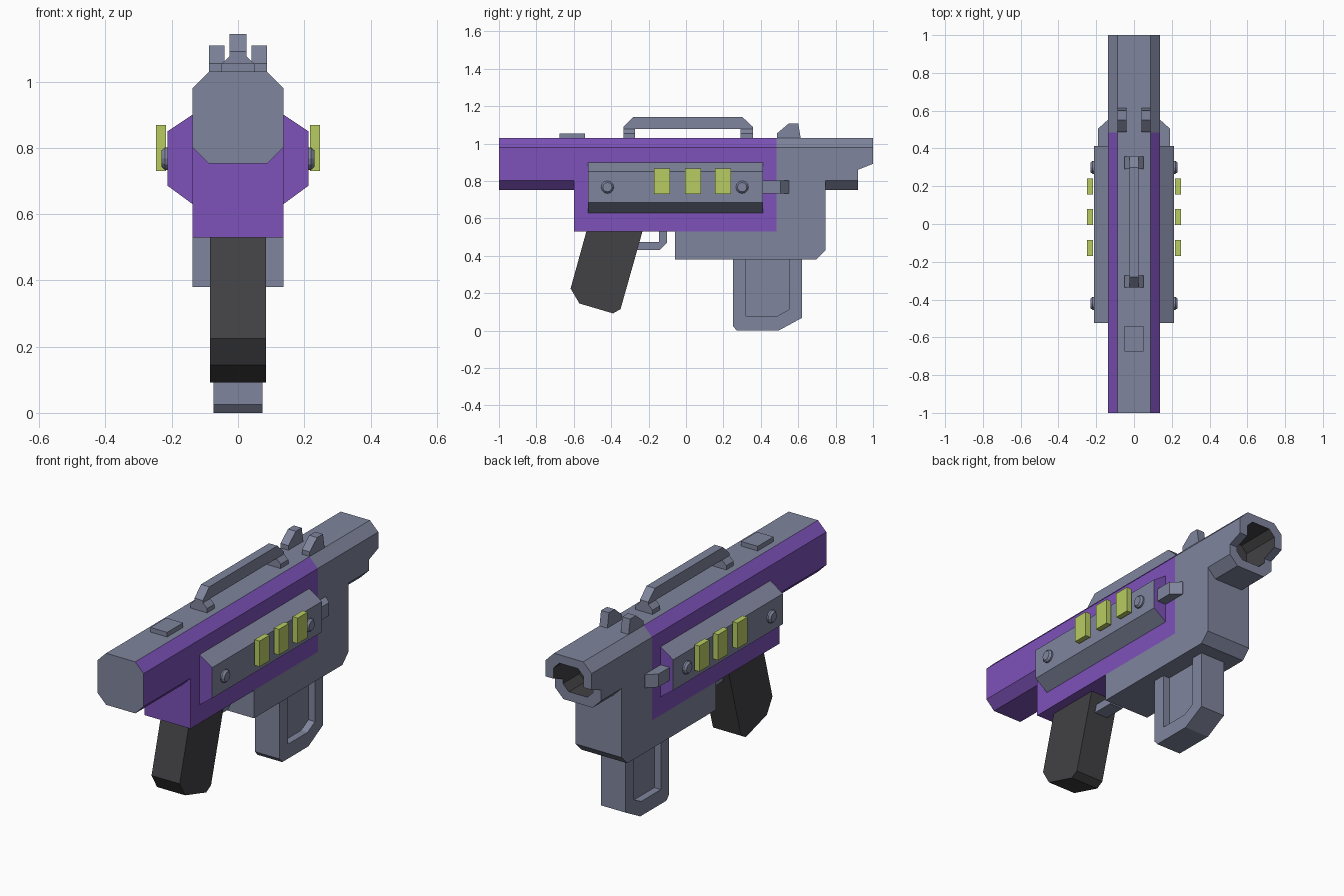
import bpy, bmesh, math
from mathutils import Vector

if "Cube" in bpy.data.objects:
    bpy.data.objects.remove(bpy.data.objects["Cube"])


def material(name, rgb):
    m = bpy.data.materials.new(name)
    m.diffuse_color = (*rgb, 1)
    m.use_nodes = True
    m.node_tree.nodes["Principled BSDF"].inputs["Base Color"].default_value = m.diffuse_color
    return m


GRAY = material("slate gray", (0.214, 0.235, 0.337))
PURPLE = material("purple", (0.205, 0.084, 0.485))
GREEN = material("lime green", (0.479, 0.604, 0.122))
DARK = material("charcoal", (0.054, 0.053, 0.058))


def finish(name, bm, mats, rule=None, mirror=False):
    """Turn a bmesh into an object; rule(normal) picks the material index."""
    bmesh.ops.recalc_face_normals(bm, faces=bm.faces)
    bm.normal_update()
    if rule:
        for f in bm.faces:
            f.material_index = rule(f.normal)
    me = bpy.data.meshes.new(name)
    bm.to_mesh(me)
    bm.free()
    for m in mats:
        me.materials.append(m)
    ob = bpy.data.objects.new(name, me)
    bpy.context.collection.objects.link(ob)
    if mirror:
        ob.modifiers.new("mirror", 'MIRROR')
    return ob


def prism(name, pts, axis, lo, hi, mats, rule=None, mirror=False):
    """Extrude a 2D outline along x (y,z points), y (x,z) or z (x,y)."""
    place = {'x': lambda a, b, t: (t, a, b),
             'y': lambda a, b, t: (a, t, b),
             'z': lambda a, b, t: (a, b, t)}[axis]
    bm = bmesh.new()
    r0 = [bm.verts.new(place(a, b, lo)) for a, b in pts]
    r1 = [bm.verts.new(place(a, b, hi)) for a, b in pts]
    bm.faces.new(r0)
    bm.faces.new(r1)
    for i in range(len(pts)):
        j = (i + 1) % len(pts)
        bm.faces.new((r0[i], r0[j], r1[j], r1[i]))
    return finish(name, bm, mats, rule, mirror)


def box_pts(a0, a1, b0, b1):
    return [(a0, b0), (a1, b0), (a1, b1), (a0, b1)]


def octagon(w, z0, z1, c):
    return [(-w + c, z0), (w - c, z0), (w, z0 + c), (w, z1 - c),
            (w - c, z1), (-w + c, z1), (-w, z1 - c), (-w, z0 + c)]


def body_section(z0):
    return [(-W, z0), (W, z0), (W, 0.98), (0.087, TOP), (-0.087, TOP), (-W, 0.98)]


W, TOP = 0.137, 1.03
tube = octagon(W, 0.752, TOP, 0.05)

# Main body: rear tube and receiver have purple sides and a gray top
prism("rear_tube", tube, 'y', -1, -0.6, [GRAY, PURPLE],
      lambda n: 0 if n.z > 0.9 or abs(n.y) > 0.9 else 1)
prism("receiver", body_section(0.53), 'y', -0.6, 0.485, [GRAY, PURPLE],
      lambda n: 0 if n.z > 0.9 else 1)
prism("front_body", body_section(0.53), 'y', 0.485, 0.745, [GRAY])
prism("lower_body", [(-0.06, 0.38), (0.695, 0.38), (0.745, 0.43), (0.745, 0.53),
                     (-0.06, 0.53)], 'x', -W, W, [GRAY])

# Muzzle: hollow octagonal tube with a dark bore
bore = octagon(0.09, 0.80, 0.985, 0.035)
bm = bmesh.new()
rings = [[bm.verts.new((x, y, z)) for x, z in pts]
         for pts, y in ((tube, 0.745), (tube, 1.0), (bore, 1.0), (bore, 0.78))]
for k in range(3):
    for i in range(8):
        j = (i + 1) % 8
        f = bm.faces.new((rings[k][i], rings[k][j], rings[k + 1][j], rings[k + 1][i]))
        f.material_index = 1 if k == 2 else 0
bm.faces.new(rings[0])
bm.faces.new(rings[3]).material_index = 1
muzzle = finish("muzzle", bm, [GRAY, DARK])

# Notch under the muzzle tip
cutter = prism("muzzle_notch_cutter", [(0.92, 0.7), (1.05, 0.7), (1.05, 0.91), (0.995, 0.89),
                                       (0.92, 0.86)], 'x', -0.3, 0.3, [GRAY])
cutter.hide_render = True
cutter.hide_viewport = False
mod = muzzle.modifiers.new("notch", 'BOOLEAN')
mod.operation = 'DIFFERENCE'
mod.solver = 'EXACT'
mod.object = cutter
bpy.context.view_layer.objects.active = muzzle
bpy.ops.object.modifier_apply(modifier="notch")
bpy.data.objects.remove(cutter)

# Side panels with purple ends
prism("side_panel", [(0.12, 0.63), (W, 0.63), (0.212, 0.685), (0.212, 0.85), (W, 0.90), (0.12, 0.90)],
      'y', -0.523, 0.412, [GRAY, PURPLE], lambda n: 1 if abs(n.y) > 0.9 else 0, True)

# Lime plates on the panels
for i, y in enumerate((-0.17, -0.005, 0.155)):
    prism(f"lime_plate_{i + 1}", box_pts(y, y + 0.085, 0.73, 0.868), 'x', 0.218, 0.248,
          [GREEN], None, True)

# Panel bolts
for i, y in enumerate((-0.42, 0.3)):
    bm = bmesh.new()
    rs = [[bm.verts.new((x, y + r * math.cos(a * math.tau / 12), 0.767 + r * math.sin(a * math.tau / 12)))
           for a in range(12)] for x, r in ((0.205, 0.034), (0.22, 0.034), (0.231, 0.025))]
    for k in range(2):
        for a in range(12):
            b = (a + 1) % 12
            bm.faces.new((rs[k][a], rs[k][b], rs[k + 1][b], rs[k + 1][a]))
    bm.faces.new(rs[0])
    bm.faces.new(rs[2])
    finish(f"panel_bolt_{i + 1}", bm, [GRAY], None, True)

# Side lugs ahead of the panels
prism("side_lug", [(0.12, 0.40), (0.19, 0.40), (0.19, 0.505), (0.14, 0.55), (0.12, 0.55)],
      'z', 0.732, 0.803, [GRAY], None, True)

# Pistol grip and trigger guard
prism("pistol_grip", [(-0.53, 0.54), (-0.23, 0.54), (-0.35, 0.115), (-0.39, 0.092),
                      (-0.57, 0.145), (-0.617, 0.225)], 'x', -0.084, 0.084, [DARK])
prism("trigger_guard", [(-0.30, 0.432), (-0.14, 0.432), (-0.102, 0.47), (-0.102, 0.535),
                        (-0.145, 0.535), (-0.145, 0.475), (-0.30, 0.475)],
      'x', -0.04, 0.04, [GRAY])

# Magazine: core with raised U-shaped frames on both sides
outer = [(0.25, 0.39), (0.25, 0.025), (0.272, 0), (0.495, 0), (0.62, 0.068), (0.62, 0.39)]
inner = [(0.55, 0.39), (0.55, 0.112), (0.488, 0.078), (0.32, 0.078), (0.32, 0.39)]
prism("magazine_core", outer, 'x', -0.035, 0.035, [GRAY])
prism("magazine_frame", outer + inner, 'x', 0.035, 0.074, [GRAY], None, True)

# Carry handle with flared feet
prism("carry_handle", [(-0.335, 1.02), (-0.335, 1.09), (-0.28, 1.143), (0.30, 1.143), (0.357, 1.09),
                       (0.357, 1.02), (0.292, 1.02), (0.292, 1.077), (-0.272, 1.077), (-0.272, 1.02)],
      'x', -0.025, 0.025, [GRAY])
for name, y0, y1 in (("rear", -0.335, -0.272), ("front", 0.292, 0.357)):
    prism(f"handle_foot_{name}", [(-0.05, 1.02), (0.05, 1.02), (0.05, 1.053), (0.025, 1.077),
                                  (-0.025, 1.077), (-0.05, 1.053)], 'y', y0, y1, [GRAY])

# Rear plate and twin sights on top
prism("rear_top_plate", box_pts(-0.675, -0.54, 1.02, 1.055), 'x', -0.05, 0.05, [GRAY])
prism("sight_prong", [(0.487, 1.02), (0.487, 1.055), (0.55, 1.108), (0.60, 1.108), (0.615, 1.02)],
      'x', 0.04, 0.087, [GRAY], None, True)
